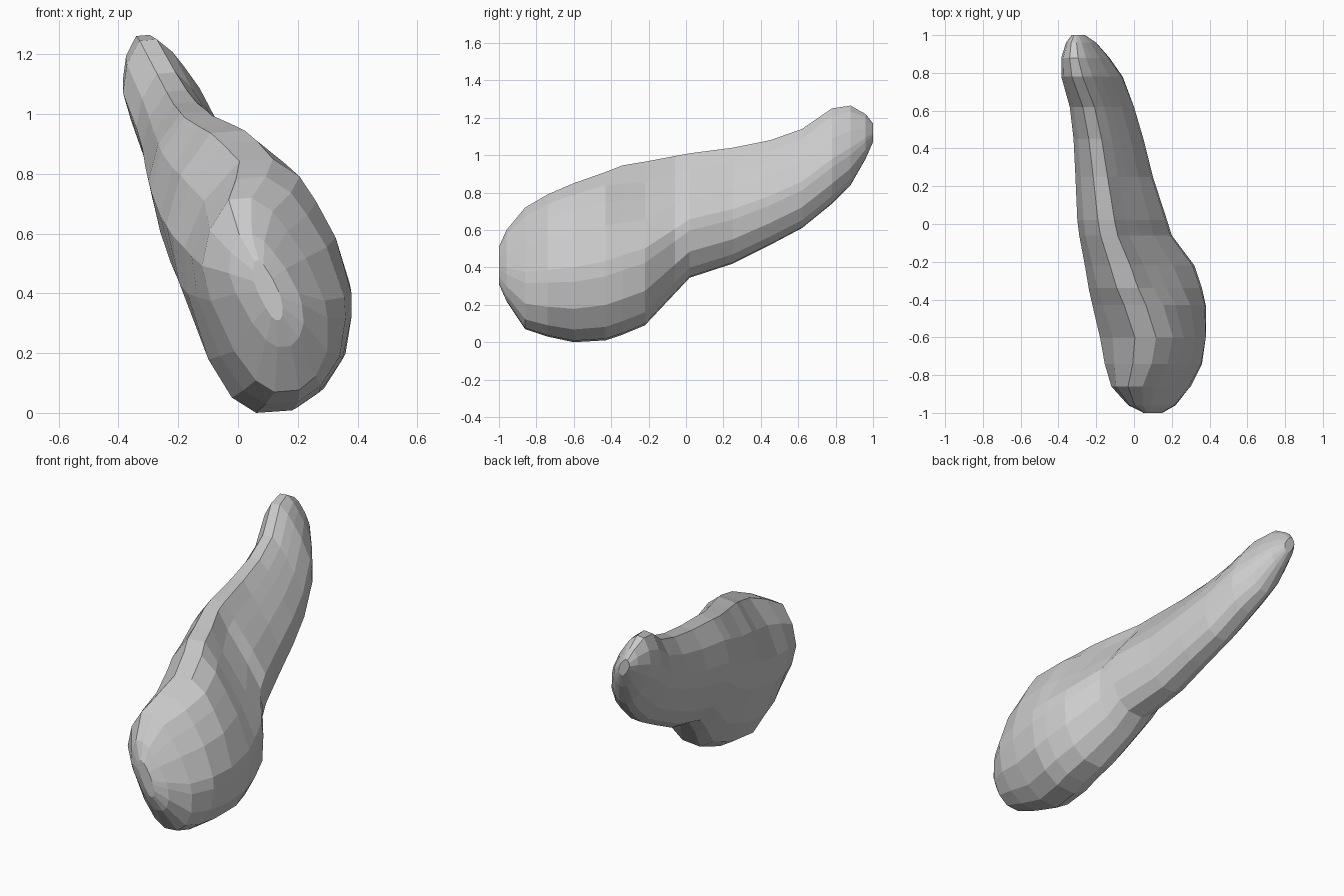
import bpy, bmesh

# Cross-section outline inside a -1..1 box: flat left side, domed right side
OUTLINE = [
    (-0.71, -0.58), (-0.96, -0.06), (-1.00, 0.30), (-0.76, 0.67),
    (-0.34, 0.98), (0.06, 1.00), (0.38, 0.86), (0.58, 0.66), (0.81, 0.38),
    (1.00, -0.06), (1.00, -0.24), (0.89, -0.58), (0.61, -0.84),
    (0.29, -0.98), (-0.14, -1.00), (-0.43, -0.88),
]
# Stations along y: y, z low, z high, x left, x right, flank hollow, lean
STATIONS = [
    (-1.00, 0.31, 0.51, 0.05, 0.15, 0.0, 0.9),
    (-0.96, 0.22, 0.60, -0.03, 0.22, 0.0, 0.5),
    (-0.86, 0.07, 0.72, -0.12, 0.30, 0.0, 0.3),
    (-0.74, 0.03, 0.79, -0.155, 0.36, 0.0, 0.1),
    (-0.60, 0.00, 0.85, -0.18, 0.38, 0.0, 0.0),
    (-0.43, 0.01, 0.91, -0.22, 0.38, 0.2, 0.12),
    (-0.34, 0.04, 0.945, -0.24, 0.36, 0.6, 0.2),
    (-0.22, 0.09, 0.965, -0.26, 0.32, 1.0, 0.25),
    (-0.06, 0.26, 0.995, -0.29, 0.20, 1.0, 0.25),
    (0.02, 0.345, 1.01, -0.30, 0.175, 0.9, 0.25),
    (0.25, 0.42, 1.04, -0.31, 0.10, 0.7, 0.25),
    (0.45, 0.52, 1.08, -0.32, 0.05, 0.5, 0.28),
    (0.62, 0.61, 1.14, -0.34, 0.00, 0.4, 0.32),
    (0.78, 0.74, 1.25, -0.385, -0.06, 0.2, 0.4),
    (0.88, 0.84, 1.265, -0.385, -0.13, 0.1, 0.4),
    (0.96, 0.98, 1.22, -0.36, -0.20, 0.0, 0.4),
    (1.00, 1.07, 1.17, -0.33, -0.26, 0.0, 0.4),
]


def section(y, z0, z1, x0, x1, hollow, lean):
    """Fit the outline into the x and z limits, hollowing the upper right flank."""
    pts = []
    for u, v in OUTLINE:
        if u > 0.1 and v > 0.1:          # pull towards the straight chord
            k = hollow * 0.5 * (u + v - 1)
            u, v = u - k, v - k
        pts.append((u - lean * v, v))
    us = [p[0] for p in pts]
    lo, hi = min(us), max(us)
    return [(x0 + (u - lo) / (hi - lo) * (x1 - x0), y,
             z0 + (v + 1) / 2 * (z1 - z0)) for u, v in pts]


# Loft the sections into one closed body
bm = bmesh.new()
rings = [[bm.verts.new(p) for p in section(*st)] for st in STATIONS]
sides = len(OUTLINE)
for r0, r1 in zip(rings, rings[1:]):
    for i in range(sides):
        j = (i + 1) % sides
        bm.faces.new((r0[i], r0[j], r1[j], r1[i]))
bm.faces.new(rings[0])
bm.faces.new(rings[-1])
bmesh.ops.recalc_face_normals(bm, faces=bm.faces)
mesh = bpy.data.meshes.new("organic_body")
bm.to_mesh(mesh)
bm.free()
body = bpy.data.objects.new("organic_body", mesh)
bpy.context.collection.objects.link(body)
